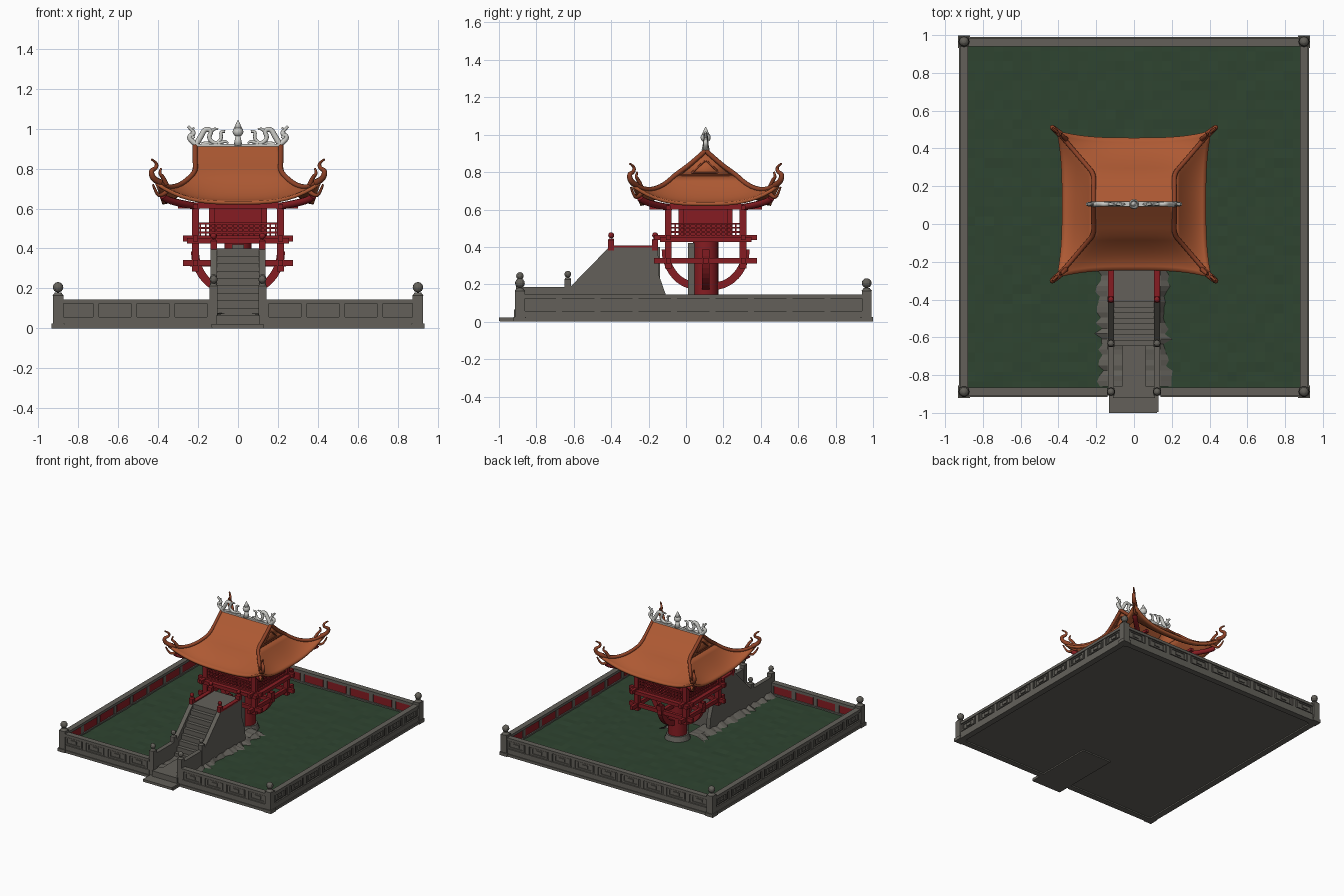
import bpy, bmesh, math, random
from mathutils import Matrix, Vector

random.seed(4)
if "Cube" in bpy.data.objects:
    bpy.data.objects.remove(bpy.data.objects["Cube"])


def material(name, *rgb):
    m = bpy.data.materials.new(name)
    m.use_nodes = True
    m.diffuse_color = (*rgb, 1)
    m.node_tree.nodes["Principled BSDF"].inputs["Base Color"].default_value = (*rgb, 1)
    return m


STONE = material("grey stone", .125, .118, .102)
GREEN = material("pond green", .028, .058, .03)
RED = material("red lacquer", .24, .012, .016)
ORANGE = material("orange tile", .42, .1, .033)
TRIM = material("dark orange trim", .27, .055, .02)
WHITE = material("pale ornament", .6, .6, .57)
CY = .105  # pavilion centre along y


def finish(name, bm, mat, smooth=False):
    bmesh.ops.recalc_face_normals(bm, faces=bm.faces)
    me = bpy.data.meshes.new(name)
    bm.to_mesh(me)
    bm.free()
    me.materials.append(mat)
    ob = bpy.data.objects.new(name, me)
    bpy.context.collection.objects.link(ob)
    if smooth:
        me.shade_smooth()
    return ob


def add_box(bm, x0, x1, y0, y1, z0, z1):
    mid = Vector((x0 + x1, y0 + y1, z0 + z1)) / 2
    size = Matrix.Diagonal((x1 - x0, y1 - y0, z1 - z0, 1))
    bmesh.ops.create_cube(bm, size=1, matrix=Matrix.Translation(mid) @ size)


def boxes(name, mat, items):
    bm = bmesh.new()
    for item in items:
        add_box(bm, *item)
    return finish(name, bm, mat)


def add_cone(bm, x, y, z0, z1, r0, r1, sides=16):
    bmesh.ops.create_cone(bm, cap_ends=True, segments=sides, radius1=r0, radius2=r1,
                          depth=z1 - z0, matrix=Matrix.Translation((x, y, (z0 + z1) / 2)))


def add_ball(bm, x, y, z, r):
    bmesh.ops.create_uvsphere(bm, u_segments=12, v_segments=8, radius=r,
                              matrix=Matrix.Translation((x, y, z)))


def prism(name, mat, profile, x0, x1):
    # a (y, z) outline pushed along x
    bm = bmesh.new()
    face = bm.faces.new([bm.verts.new((x0, y, z)) for y, z in profile])
    ext = bmesh.ops.extrude_face_region(bm, geom=[face])["geom"]
    bmesh.ops.translate(bm, vec=(x1 - x0, 0, 0),
                        verts=[v for v in ext if isinstance(v, bmesh.types.BMVert)])
    return finish(name, bm, mat)


def tubes(name, mat, paths, radius, tip=1, order=3):
    cu = bpy.data.curves.new(name, "CURVE")
    cu.dimensions = "3D"
    cu.bevel_depth, cu.bevel_resolution, cu.resolution_u = radius, 2, 5
    cu.use_fill_caps = True
    for path in paths:
        sp = cu.splines.new("NURBS")
        sp.points.add(len(path) - 1)
        for i, (pt, co) in enumerate(zip(sp.points, path)):
            pt.co = (*co, 1)
            pt.radius = 1 + (tip - 1) * i / (len(path) - 1)
        sp.order_u, sp.use_endpoint_u = order, True
    ob = bpy.data.objects.new(name, cu)
    bpy.context.collection.objects.link(ob)
    cu.materials.append(mat)
    bpy.ops.object.select_all(action="DESELECT")
    ob.select_set(True)
    bpy.context.view_layer.objects.active = ob
    bpy.ops.object.convert(target="MESH")
    return ob


# Ground slab and rippled pond
boxes("ground_slab", STONE, [(-.9, .9, -.89, .96, .01, .035)])
bm = bmesh.new()
bmesh.ops.create_grid(bm, x_segments=36, y_segments=36, size=1,
                      matrix=Matrix.Translation((0, .04, .047)) @ Matrix.Diagonal((.89, .925, 1, 1)))
for v in bm.verts:
    v.co.z += random.uniform(-.003, .003)
finish("pond_surface", bm, GREEN)


# Enclosure walls: plinth, core, coping, bay posts, panel ornaments, red inner plates
def wall(name, start, end, across, side, along_x):
    def bar(a, b, near, far, z0, z1):
        lo, hi = sorted((across + side * near, across + side * far))
        return (a, b, lo, hi, z0, z1) if along_x else (lo, hi, a, b, z0, z1)
    stone = [bar(start, end, -.02, .027, 0, .02), bar(start, end, -.02, .021, .02, .058),
             bar(start, end, -.01, .01, .05, .13), bar(start, end, -.022, .022, .124, .145)]
    red = []
    bays = round((end - start) / .2)
    step = (end - start) / bays
    for i in range(bays + 1):
        c = start + i * step
        stone.append(bar(c - .016, c + .016, -.016, .018, .05, .13))
        if i < bays:
            m = c + step / 2
            red.append(bar(c + .02, c + step - .02, -.015, -.009, .062, .122))
            for off, half, z0, z1 in ((0, .07, .066, .074), (0, .07, .112, .12), (0, .024, .082, .105),
                                      (-.064, .007, .066, .12), (.064, .007, .066, .12)):
                stone.append(bar(m + off - half, m + off + half, 0, .017, z0, z1))
    boxes(name, STONE, stone)
    boxes(name + "_inner_panels", RED, red)


wall("back_wall", -.9, .9, .963, 1, True)
for s, label in ((1, "left"), (-1, "right")):
    wall(label + "_wall", -.885, .963, s * .9, s, False)
    wall(label + "_front_wall", *sorted((s * .14, s * .9)), -.888, -1, True)


# Wall and stair posts with ball finials
def ball_post(name, mat, x, y, z0, top, w):
    bm = bmesh.new()
    add_box(bm, x - w, x + w, y - w, y + w, z0, top - 2.6 * w)
    add_cone(bm, x, y, top - 2.6 * w, top - 2 * w, w * 1.1, w * .6)
    add_ball(bm, x, y, top - w, w)
    finish(name, bm, mat)


for s, label in ((1, "left"), (-1, "right")):
    for y, end in ((-.888, "front"), (.966, "back")):
        ball_post(f"{label}_{end}_corner_post", STONE, s * .9, y, 0, .232, .026)
        boxes(f"{label}_{end}_post_foot", STONE, [(s * .9 - .033, s * .9 + .033, y - .033, y + .033, 0, .025)])
    ball_post(label + "_gate_post", STONE, s * .122, -.888, 0, .265, .02)
    ball_post(label + "_stair_post", STONE, s * .122, -.632, .04, .272, .018)
    ball_post(label + "_landing_post", RED, s * .122, -.4, .38, .478, .016)
    ball_post(label + "_upper_post", RED, s * .122, -.165, .38, .478, .016)
    boxes(label + "_landing_rail", RED, [(s * .122 - .016, s * .122 + .016, -.4, -.16, .396, .408)])

    # Stair side wall
    prism(label + "_stair_wall", STONE,
          [(-.9, .03), (-.9, .185), (-.62, .185), (-.41, .4), (-.15, .4), (-.145, .25), (-.11, .15), (-.1, .03)],
          s * .105, s * .138)

    # Jagged rock bank beside the stair
    bm = bmesh.new()
    rows = []
    for i in range(34):
        y = -.86 + i * .028
        rows.append([bm.verts.new(p) for p in ((s * .06, y, .075),
                    (s * .14, y, random.uniform(.06, .08)), (s * random.uniform(.155, .215), y, .044))])
    for a, b in zip(rows, rows[1:]):
        for k in range(2):
            bm.faces.new((a[k], a[k + 1], b[k + 1], b[k]))
    finish(label + "_rock_bank", bm, STONE)

# Entrance path and stairs
boxes("entrance_path", STONE, [(-.13, .13, -.995, -.42, 0, .02), (-.11, .11, -.92, -.62, .02, .065)])
boxes("entrance_step", STONE, [(-.132, .122, -1, -.9, .004, .022)])
count = 9
rise, run = (.4 - .065) / count, .26 / count
boxes("stairs", STONE, [(-.108, .108, -.645 + i * run, -.14, .05 + i * rise, .065 + (i + 1) * rise)
                        for i in range(count)])

# Pillar with stone foot
bm = bmesh.new()
add_cone(bm, 0, CY, .05, .43, .068, .068, 24)
finish("pillar", bm, RED).data.shade_smooth()
bpy.context.view_layer.objects.active = bpy.data.objects["pillar"]
bpy.data.objects["pillar"].select_set(True)
bpy.ops.object.shade_smooth_by_angle()
bm = bmesh.new()
add_cone(bm, 0, CY, .04, .085, .095, .08, 24)
finish("pillar_foot", bm, STONE)
boxes("rear_stair_pier", STONE, [(-.03, .03, .01, .05, .05, .42)])

# Curved brackets sweeping from the pillar to the frame
bm = bmesh.new()
for k in range(4):
    turn = Matrix.Translation((0, CY, 0)) @ Matrix.Rotation(k * math.pi / 2, 4, "Z")
    rings = []
    for i in range(11):
        a = math.pi / 2 * i / 10
        rings.append([bm.verts.new(turn @ Vector((.04 + r * math.sin(a), w, .385 - (r + .02) * math.cos(a))))
                      for r, w in ((.155, -.02), (.195, -.02), (.195, .02), (.155, .02))])
    for a, b in zip(rings, rings[1:]):
        for j in range(4):
            bm.faces.new((a[j], a[j - 1], b[j - 1], b[j]))
finish("curved_brackets", bm, RED)

# Timber frame: corner posts, ring beams, cross beams, floor and ceiling
frame = [(-.255, .255, CY - .245, CY + .245, .425, .452), (-.23, .23, CY - .22, CY + .22, .6, .63)]
for s in (1, -1):
    px, py = s * .212, CY + s * .2
    for t in (1, -1):
        qy = CY + t * .2
        frame.append((px - .018, px + .018, qy - .018, qy + .018, .285, .63))
        frame.append((s * .13 - .014, s * .13 + .014, CY + t * .13 - .014, CY + t * .13 + .014, .45, .61))
    for z0, z1, reach in ((.312, .342, .275), (.436, .464, .275), (.6, .622, .3)):
        frame.append((-reach, reach, py - .012, py + .012, z0, z1))
        frame.append((px - .012, px + .012, CY - reach, CY + reach, z0, z1))
frame += [(-.24, .24, CY - .015, CY + .015, .31, .34), (-.015, .015, CY - .23, CY + .23, .31, .34)]
boxes("timber_frame", RED, frame)
boxes("inner_room", RED, [(-.127, .127, CY - .127, CY + .127, .45, .61)])

# Balcony railing
rail = []
for s in (1, -1):
    for z in (.475, .498, .52):
        rail.append((-.212, .212, CY + s * .2 - .006, CY + s * .2 + .006, z, z + .009))
        rail.append((s * .212 - .006, s * .212 + .006, CY - .2, CY + .2, z, z + .009))
    for i in range(-7, 8):
        c = i * .027
        rail.append((c - .004, c + .004, CY + s * .2 - .004, CY + s * .2 + .004, .45, .525))
        rail.append((s * .212 - .004, s * .212 + .004, CY + c - .004, CY + c + .004, .45, .525))
boxes("balcony_railing", RED, rail)


# Sweeping hip-and-gable roof
def skirt(u, v, lengthwise):
    lift = abs(u) ** 3
    z = .775 - .147 * (1 - (1 - v) ** 1.7) + .1 * lift * v * v
    if lengthwise:
        return Vector((u * (.212 + .198 * v), .16 + (.19 + .04 * lift) * v, z))
    return Vector((.212 + (.168 + .03 * lift) * v, u * (.16 + .23 * v), z))


def add_grid(bm, fn, nu, nv):
    g = [[bm.verts.new(fn(2 * i / nu - 1, j / nv)) for j in range(nv + 1)] for i in range(nu + 1)]
    for i in range(nu):
        for j in range(nv):
            bm.faces.new((g[i][j], g[i + 1][j], g[i + 1][j + 1], g[i][j + 1]))


bm = bmesh.new()
for s in (1, -1):
    flip = Matrix.Translation((0, CY, 0)) @ Matrix.Diagonal((s, s, 1, 1))
    add_grid(bm, lambda u, v: flip @ skirt(u, v, True), 20, 8)
    add_grid(bm, lambda u, v: flip @ skirt(u, v, False), 20, 8)
    add_grid(bm, lambda u, v: flip @ Vector((u * .212, .16 * v, .912 - .137 * v - .02 * v * (1 - v))), 20, 4)
    bm.faces.new([bm.verts.new(flip @ Vector(p)) for p in ((.2, -.16, .77), (.2, .16, .77), (.2, 0, .908))])
bmesh.ops.remove_doubles(bm, verts=bm.verts, dist=.0005)
roof = finish("roof", bm, ORANGE, True)
bpy.context.view_layer.objects.active = roof
roof.select_set(True)
bpy.ops.object.shade_smooth_by_angle(angle=math.radians(35))
mod = roof.modifiers.new("thickness", "SOLIDIFY")
mod.thickness, mod.offset = .018, 0

# Ridge tubes, upturned corner finials and corner rafters
ridges, curls, hooks, rafters, gables = [], [], [], [], []
for s in (1, -1):
    gables.append([(s * .212, CY + y, z) for y, z in ((-.075, .795), (0, .865), (.075, .795), (-.075, .795))])
    gables.append([(s * .212, CY + y, .782) for y in (-.15, .15)])
    for t in (1, -1):
        def at(x, y, z):
            return (s * x, CY + t * y, z)
        hip = [skirt(1, j / 6, True) + Vector((0, 0, .012)) for j in range(7)]
        ridges.append([at(.214, 0, .915), at(.214, .08, .842)] + [at(*p) for p in hip])
        curls.append([at(.39, .37, .73), at(.425, .4, .745), at(.437, .41, .79), at(.41, .385, .8),
                      at(.405, .38, .83), at(.432, .405, .845)])
        hooks.append([at(.35, .34, .69), at(.385, .365, .66), at(.41, .385, .675), at(.425, .4, .72)])
        hooks.append([at(.36, .345, .72), at(.375, .36, .76), at(.395, .375, .775), at(.385, .365, .8)])
        rafters.append([at(.2, .19, .61), at(.36, .335, .635), at(.375, .35, .66)])
tubes("hip_ridges", TRIM, ridges, .013)
tubes("corner_finials", TRIM, curls, .018, .3)
tubes("corner_hooks", TRIM, hooks, .013, .4)
tubes("corner_rafters", RED, rafters, .018)
tubes("gable_trim", TRIM, gables, .005, order=2)

# Pale ridge crest: bar, end curls, paired serpents and central flame
boxes("ridge_bar", WHITE, [(-.22, .22, CY - .013, CY + .013, .9, .922)])
serpents, fins = [], []
for s in (1, -1):
    def crest(*pts):
        return [(s * x, CY, z) for x, z in pts]
    serpents.append(crest((.2, .915), (.225, .93), (.25, .96), (.215, .975), (.235, .995), (.25, 1.012)))
    serpents.append(crest((.21, .92), (.185, .96), (.165, 1), (.13, .99), (.15, .95), (.11, .92),
                          (.08, .95), (.09, .99), (.065, .985)))
    fins += [crest((.225, .95), (.235, .985), (.22, 1.005)), crest((.14, .98), (.12, 1.005), (.1, .995)),
             crest((.1, .925), (.06, .945), (.05, .925)), crest((.18, .92), (.15, .935), (.13, .92))]
tubes("ridge_serpents", WHITE, serpents, .015, .45)
tubes("serpent_fins", WHITE, fins, .011, .4)
bm = bmesh.new()
add_cone(bm, 0, CY, .915, .965, .022, .012)
add_ball(bm, 0, CY, .985, .027)
add_cone(bm, 0, CY, .998, 1.042, .022, .002)
finish("crest_flame", bm, WHITE, True)
